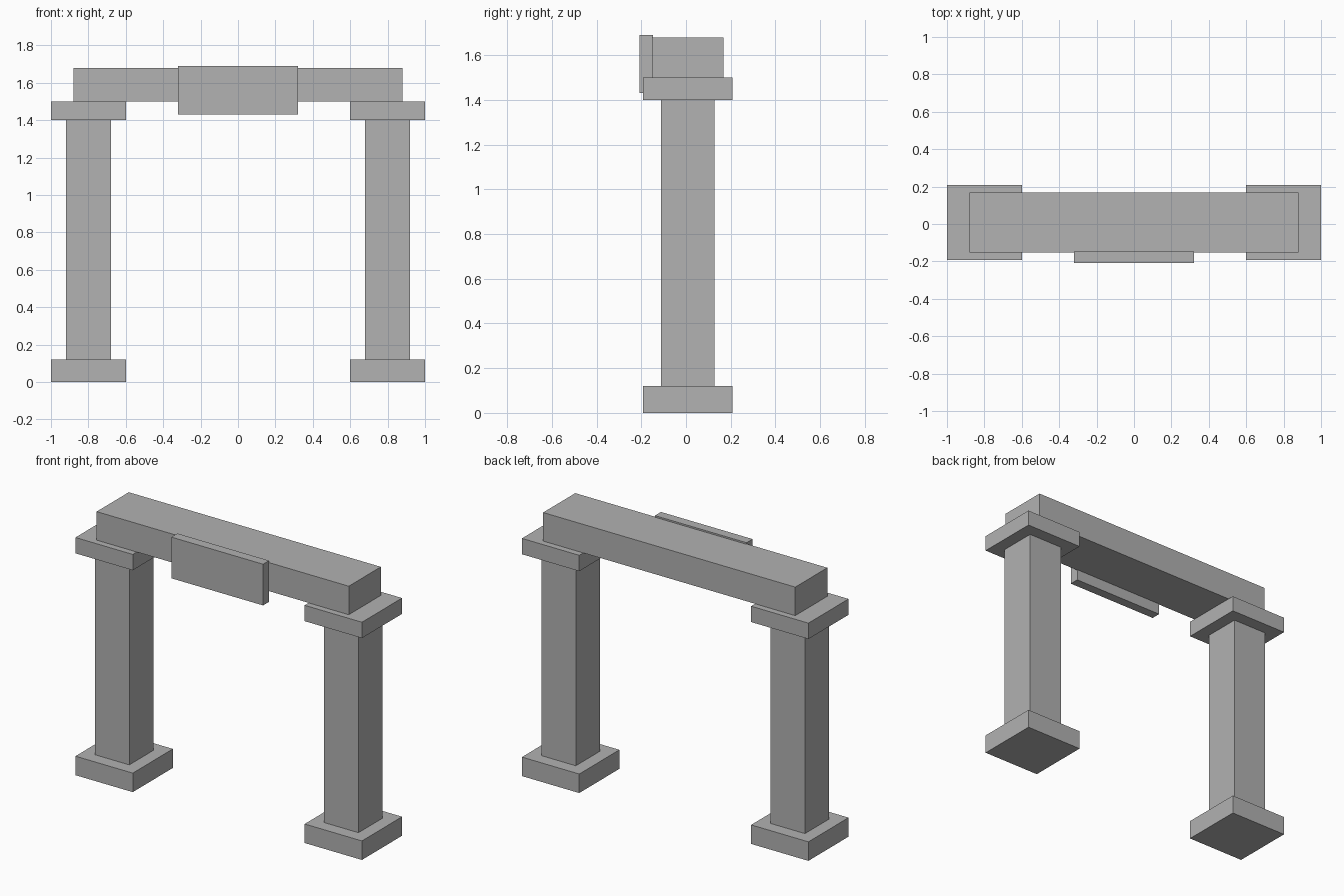
import bpy

default_cube = bpy.data.objects.get("Cube")
if default_cube:
    bpy.data.objects.remove(default_cube, do_unlink=True)

# Single stone colour
stone = bpy.data.materials.new("grey stone")
stone.use_nodes = True
GREY = (0.445, 0.445, 0.445, 1)
stone.diffuse_color = GREY
stone.node_tree.nodes["Principled BSDF"].inputs["Base Color"].default_value = GREY

AXIS_Y = 0.0075  # depth centre of the posts and the beam


def block(name, x, y, width, depth, bottom, top):
    """Box centred on x, y and spanning bottom to top."""
    bpy.ops.mesh.primitive_cube_add(size=1, location=(x, y, (bottom + top) / 2))
    obj = bpy.context.object
    obj.name = name
    obj.scale = (width, depth, top - bottom)
    bpy.ops.object.transform_apply(location=False, rotation=False, scale=True)
    obj.data.materials.append(stone)
    return obj


# Posts: plinth, square shaft and capital on each side
for side, sign in (("left", 1), ("right", -1)):
    x = 0.8 * sign
    block(f"{side}_plinth", x, AXIS_Y, 0.4, 0.4, 0, 0.12)
    block(f"{side}_shaft", x, AXIS_Y, 0.24, 0.24, 0.12, 1.4)
    block(f"{side}_capital", x, AXIS_Y, 0.4, 0.4, 1.4, 1.5)

# Beam across the capitals, with a plain panel on its front
block("lintel_beam", 0, AXIS_Y, 1.76, 0.32, 1.5, 1.68)
block("front_panel", 0, -0.1775, 0.64, 0.06, 1.43, 1.69)
